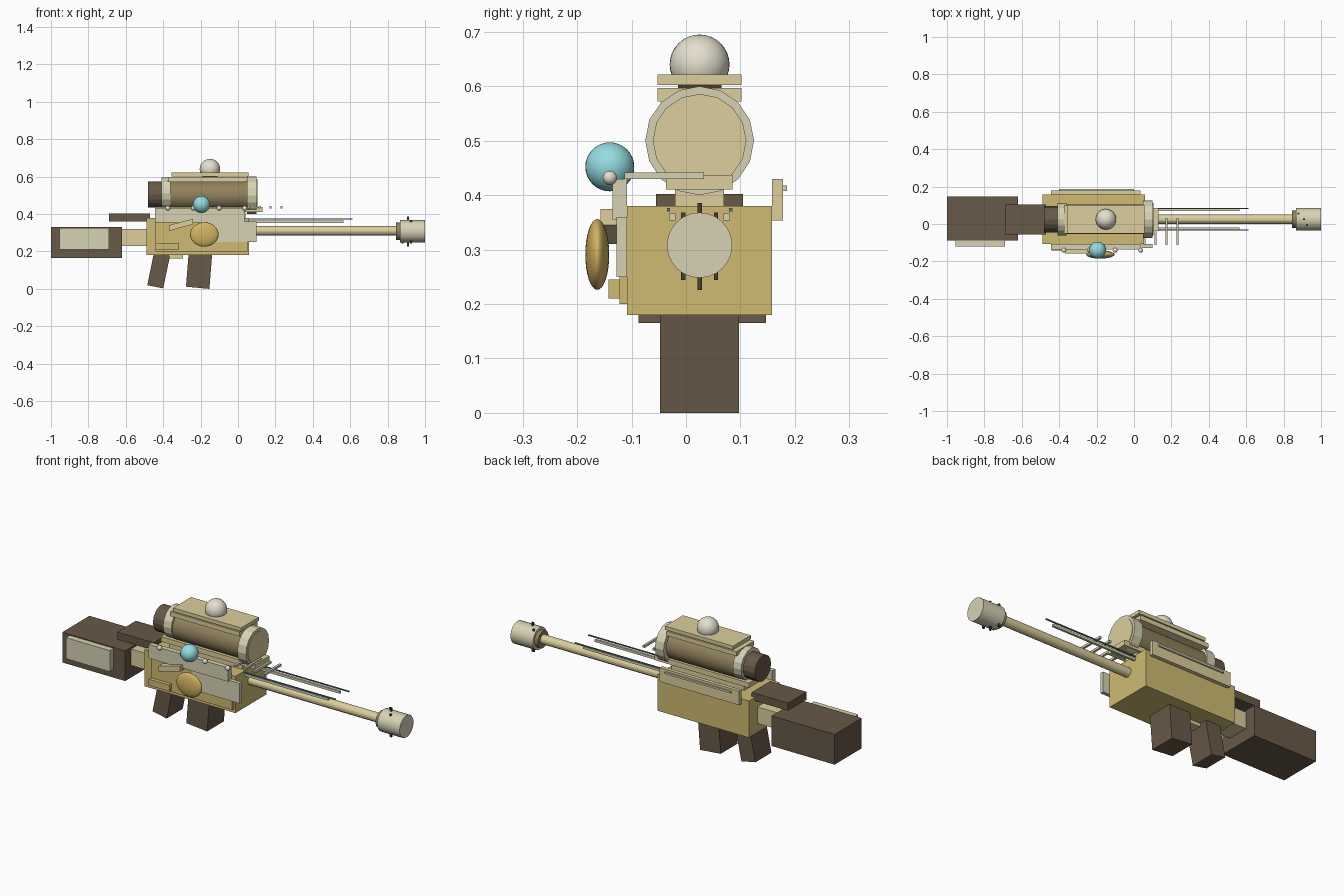
import bpy, math
from mathutils import Vector

if "Cube" in bpy.data.objects:
    bpy.data.objects.remove(bpy.data.objects["Cube"])

COLS = {
    "gold": (0.62, 0.50, 0.17), "tan": (0.72, 0.62, 0.34), "cream": (0.68, 0.65, 0.46),
    "brown": (0.14, 0.10, 0.065), "bronze": (0.28, 0.22, 0.11), "dark": (0.06, 0.045, 0.03),
    "blue": (0.30, 0.72, 0.75), "steel": (0.12, 0.22, 0.22), "ivory": (0.78, 0.74, 0.62),
    "brass": (0.64, 0.45, 0.12),
}
MATS = {}
for k, c in COLS.items():
    MATS[k] = bpy.data.materials.new(k)
    MATS[k].diffuse_color = (*c, 1)

CY = 0.025  # the weapon's own centre line


def finish(ob, name, col):
    ob.name = name
    ob.data.materials.append(MATS[col])
    return ob


def prism(name, col, pts, y0, y1):
    """Side profile (x, z) extruded between two y values."""
    n = len(pts)
    vs = [(x, y, z) for y in (y0, y1) for x, z in pts]
    fs = [tuple(range(n)), tuple(range(2 * n - 1, n - 1, -1))]
    fs += [((i + 1) % n, i, n + i, n + (i + 1) % n) for i in range(n)]
    me = bpy.data.meshes.new(name)
    me.from_pydata(vs, [], fs)
    ob = bpy.data.objects.new(name, me)
    bpy.context.collection.objects.link(ob)
    return finish(ob, name, col)


def box(name, col, x0, x1, y0, y1, z0, z1):
    return prism(name, col, [(x0, z0), (x1, z0), (x1, z1), (x0, z1)], y0, y1)


def tube(name, col, x0, x1, r, z, y=CY, sides=24):
    bpy.ops.mesh.primitive_cylinder_add(vertices=sides, radius=r, depth=x1 - x0,
                                        location=((x0 + x1) / 2, y, z),
                                        rotation=(0, math.pi / 2, 0))
    ob = bpy.context.object
    if sides >= 20:
        bpy.ops.object.shade_smooth_by_angle(angle=math.radians(30))
    return finish(ob, name, col)


def ball(name, col, loc, rad, seg=32):
    bpy.ops.mesh.primitive_uv_sphere_add(segments=seg, ring_count=seg // 2, radius=1, location=loc)
    ob = bpy.context.object
    ob.scale = rad if isinstance(rad, tuple) else (rad,) * 3
    bpy.ops.object.shade_smooth_by_angle(angle=math.radians(40))
    return finish(ob, name, col)


# Stock
box("stock", "brown", -1.0, -0.62, -0.087, 0.147, 0.165, 0.33)
box("stock_panel", "cream", -0.955, -0.69, -0.12, -0.087, 0.21, 0.325)
box("stock_neck", "tan", -0.62, -0.49, -0.035, 0.085, 0.23, 0.32)
box("cheek_rest", "brown", -0.69, -0.47, -0.055, 0.105, 0.36, 0.402)

# Receiver, with its plates
box("receiver", "gold", -0.49, 0.06, -0.108, 0.158, 0.18, 0.38)
box("front_upper_plate", "cream", -0.445, 0.035, -0.135, -0.108, 0.355, 0.43)
box("front_side_plate", "cream", -0.20, 0.10, -0.128, -0.108, 0.25, 0.36)
box("front_lower_plate", "gold", -0.44, 0.05, -0.122, -0.108, 0.20, 0.355)
box("selector_block", "gold", -0.44, -0.315, -0.142, -0.122, 0.21, 0.245)
prism("bolt_handle", "tan", [(-0.37, 0.31), (-0.24, 0.345), (-0.24, 0.375), (-0.37, 0.34)],
      -0.157, -0.122)
box("back_upper_plate", "tan", -0.445, 0.035, 0.158, 0.178, 0.353, 0.43)
box("back_plate_bar", "cream", -0.40, 0.0, 0.178, 0.186, 0.408, 0.418)
box("trigger_guard", "tan", -0.44, -0.295, 0.0, 0.05, 0.162, 0.18)

# Grips
prism("rear_grip", "brown", [(-0.485, 0.02), (-0.40, 0.003), (-0.366, 0.165), (-0.37, 0.19),
                             (-0.45, 0.19)], -0.044, 0.094)
prism("magazine", "brown", [(-0.278, 0.012), (-0.153, 0.0), (-0.138, 0.19), (-0.264, 0.19)],
      -0.048, 0.097)

# Side ornaments
ball("side_disc", "brass", (-0.18, -0.163, 0.291), (0.076, 0.022, 0.065))
ball("energy_orb", "blue", (-0.195, -0.14, 0.452), 0.045)
for i in range(4):
    ball(f"plate_stud_{i}", "ivory", (-0.375 + 0.137 * i, -0.14, 0.432), 0.013, 16)

# Scope
box("scope_base", "tan", -0.44, 0.13, -0.037, 0.085, 0.41, 0.437)
box("scope_riser", "tan", -0.40, 0.04, -0.02, 0.07, 0.38, 0.41)
tube("scope_tube", "bronze", -0.37, 0.06, 0.078, 0.50)
tube("scope_eyepiece", "brown", -0.482, -0.40, 0.07, 0.505, sides=16)
tube("scope_rear_ring", "cream", -0.41, -0.36, 0.086, 0.51, sides=16)
tube("scope_front_ring", "cream", 0.048, 0.10, 0.1, 0.50, sides=16)
tube("scope_lens", "tan", 0.09, 0.103, 0.086, 0.50, sides=16)
box("scope_lower_slab", "tan", -0.375, 0.045, -0.052, 0.102, 0.572, 0.597)
box("scope_upper_slab", "tan", -0.355, 0.055, -0.052, 0.102, 0.602, 0.622)
box("scope_slab_spacer", "dark", -0.19, -0.11, -0.015, 0.065, 0.597, 0.602)
ball("scope_dome", "ivory", (-0.15, CY, 0.64), 0.055)

# Barrel and muzzle
tube("barrel", "tan", 0.05, 0.87, 0.025, 0.31, sides=16)
tube("muzzle_collar", "bronze", 0.845, 0.87, 0.046, 0.308)
tube("muzzle", "cream", 0.865, 1.0, 0.06, 0.308)
for i, (x, dy, r) in enumerate([(0.88, 0.03, 0.062), (0.908, 0.0, 0.08), (0.925, -0.03, 0.062)]):
    for s in (-1, 1):
        z0, z1 = sorted((0.306 + s * 0.045, 0.306 + s * r))
        box(f"muzzle_fin_{i}_{'top' if s > 0 else 'bottom'}", "dark",
            x - 0.005, x + 0.005, CY + dy - 0.004, CY + dy + 0.004, z0, z1)

# Rails beside the barrel
for s in (-1, 1):
    side = "left" if s > 0 else "right"
    y = CY + s * 0.05
    box(f"side_rail_{side}", "cream", 0.04, 0.565, y - 0.006, y + 0.006, 0.353, 0.366)
    y = CY + s * 0.057
    box(f"thin_rail_{side}", "steel", 0.04, 0.613, y - 0.003, y + 0.003, 0.37, 0.376)

# Cross rods ahead of the scope
for i in range(4):
    x = 0.056 + 0.059 * i
    box(f"cross_rod_{i}", "cream", x - 0.006, x + 0.006, -0.113, 0.033, 0.43, 0.442)

for m in bpy.data.materials:
    if m.users and not m.is_grease_pencil:
        m.use_nodes = True
        m.node_tree.nodes["Principled BSDF"].inputs["Base Color"].default_value = m.diffuse_color
